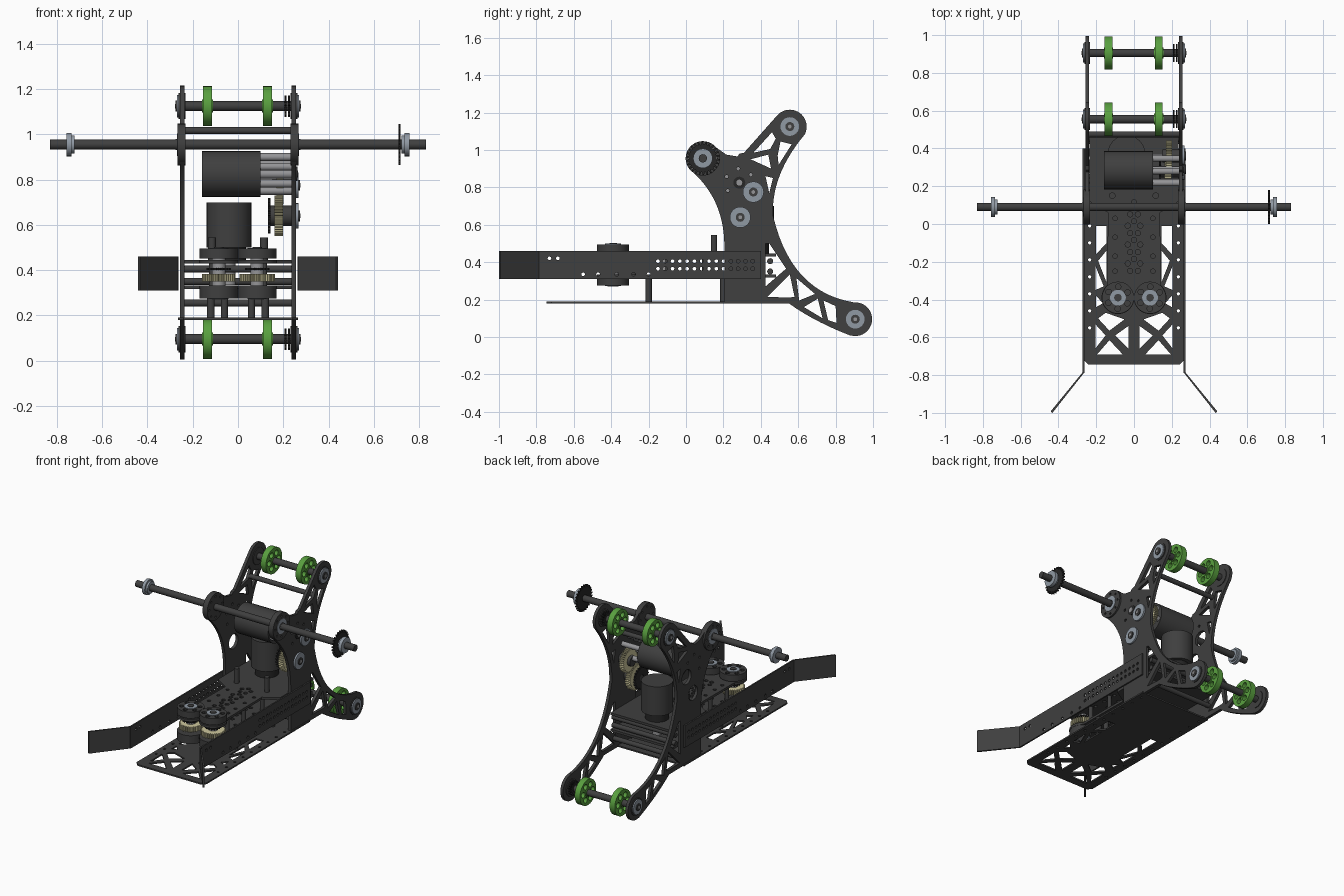
import bpy
from math import sin, cos, pi, radians
from mathutils import Matrix, Vector

if "Cube" in bpy.data.objects:
    bpy.data.objects.remove(bpy.data.objects["Cube"])


def material(name, r, g, b):
    m = bpy.data.materials.new(name)
    m.diffuse_color = (r, g, b, 1)
    m.use_nodes = True
    m.node_tree.nodes["Principled BSDF"].inputs["Base Color"].default_value = m.diffuse_color
    return m


DARK = material("dark", .05, .05, .05)
BLACK = material("black", .02, .02, .02)
STEEL = material("steel", .28, .32, .37)
GREY = material("grey", .3, .3, .31)
GREEN = material("green", .1, .35, .05)
CREAM = material("cream", .62, .58, .34)

# local XY drawn on world YZ (axis X) or world XY (axis Z)
FRAME = {"X": Matrix(((0, 0, 1, 0), (1, 0, 0, 0), (0, 1, 0, 0), (0, 0, 0, 1))),
         "Z": Matrix.Identity(4)}


def arc(cx, cy, r, a0=0, a1=360, n=20):
    closed = abs(a1 - a0) == 360
    d = n if closed else n - 1
    return [(cx + r * cos(radians(a0 + (a1 - a0) * i / d)),
             cy + r * sin(radians(a0 + (a1 - a0) * i / d))) for i in range(n)]


def bez(a, c, b, n=14):
    a, c, b = Vector(a), Vector(c), Vector(b)
    return [tuple(a * (1 - t) ** 2 + c * 2 * t * (1 - t) + b * t * t)
            for t in [i / n for i in range(n + 1)]]


def ring(cx, cy, R, r, n, a0=0, sides=10):
    return [arc(cx + R * cos(a0 + 2 * pi * i / n), cy + R * sin(a0 + 2 * pi * i / n), r, n=sides)
            for i in range(n)]


def finish(ob, name, mat):
    ob.name = name
    ob.data.materials.clear()
    ob.data.materials.append(mat)
    bpy.ops.object.shade_smooth_by_angle()
    return ob


def plate(name, outer, holes, thick, mat, axis="Z", loc=(0, 0, 0)):
    cu = bpy.data.curves.new(name, 'CURVE')
    cu.dimensions, cu.fill_mode, cu.extrude = '2D', 'BOTH', thick / 2
    for pts in [outer] + holes:
        s = cu.splines.new('POLY')
        s.points.add(len(pts) - 1)
        for p, q in zip(s.points, pts):
            p.co = (q[0], q[1], 0, 1)
        s.use_cyclic_u = True
    ob = bpy.data.objects.new(name, cu)
    bpy.context.collection.objects.link(ob)
    ob.matrix_world = Matrix.Translation(loc) @ FRAME[axis]
    bpy.ops.object.select_all(action='DESELECT')
    ob.select_set(True)
    bpy.context.view_layer.objects.active = ob
    bpy.ops.object.convert(target='MESH')
    return finish(bpy.context.object, name, mat)


def rod(name, a, b, r, mat=DARK, sides=24):
    a, b = Vector(a), Vector(b)
    bpy.ops.mesh.primitive_cylinder_add(vertices=sides, radius=r, depth=(b - a).length, location=(a + b) / 2,
                                        rotation=(b - a).to_track_quat('Z', 'Y').to_euler())
    return finish(bpy.context.object, name, mat)


def rod_x(name, x0, x1, y, z, r, mat=DARK):
    return rod(name, (x0, y, z), (x1, y, z), r, mat)


def rod_z(name, x, y, z0, z1, r, mat=DARK):
    return rod(name, (x, y, z0), (x, y, z1), r, mat)


def gear(name, loc, r, depth, teeth, width, mat, axis="X", bore=.02):
    pts = []
    for i in range(teeth):
        for f, rr in ((0, r - depth), (.3, r - depth), (.5, r), (.8, r)):
            a = 2 * pi * (i + f) / teeth
            pts.append((rr * cos(a), rr * sin(a)))
    return plate(name, pts, [arc(0, 0, bore)], width, mat, axis, loc)


def mirror_x(pts):
    return [(-x, y) for x, y in reversed(pts)]


# side plates with truss arms
SHAFT, TOP, LOW = (.09, .955), (.555, 1.125), (.905, .095)
IDLER, OUTPUT, DRIVE = (.36, .775), (.29, .64), (.285, .825)
outline = ([(.205, .18)] + bez((.55, .18), (.68, .085), (.875, .009)) + arc(*LOW, .09, -105, 95)
           + bez((.897, .185), (.56, .24), (.465, .65)) + bez((.465, .65), (.455, .87), (.637, 1.085))[1:]
           + arc(*TOP, .09, -22, 140) + [(.31, .985), (.285, .98), (.275, .965), (.215, .975)]
           + arc(*SHAFT, .09, 45, 225) + bez((.026, .891), (.2, .74), (.205, .5))[1:])
truss = [[(.425, .27), (.425, .5), (.445, .5), (.535, .365)],
         [(.435, .215), (.55, .21), (.58, .215), (.555, .335)],
         [(.605, .195), (.59, .315), (.69, .23)],
         [(.63, .16), (.705, .205), (.73, .1)],
         [(.735, .195), (.8, .165), (.805, .075), (.76, .09)],
         [(.36, .985), (.46, 1.095), (.48, 1.06), (.45, 1.005)],
         [(.345, .95), (.44, .975), (.455, .9)],
         [(.49, .97), (.505, 1.045), (.565, 1.03), (.495, .92)],
         [(.425, .86), (.465, .85), (.445, .77)]]
bolts = ring(*DRIVE, .075, .009, 6, .6) + ring(*SHAFT, .07, .007, 8)
for side, s in (("left", -1), ("right", 1)):
    big = [arc(*IDLER, .05), arc(*OUTPUT, .05)] if s < 0 else []
    small = [b for b in bolts if all((Vector(b[0]) - Vector(IDLER)).length > .075 for _ in [0])]
    plate(side + "_side_plate", outline, truss + small + big, .02, DARK, "X", (s * .247, 0, 0))
    # bearing hubs on the outside of each plate
    for n, c in (("top", TOP), ("low", LOW), ("shaft", SHAFT)):
        rod_x(f"{side}_{n}_boss", s * .232, s * .262, *c, .058)
        rod_x(f"{side}_{n}_bearing", s * .255, s * .27, *c, .05, STEEL)
        rod_x(f"{side}_{n}_bearing_core", s * .26, s * .276, *c, .024, DARK)
        rod_x(f"{side}_{n}_screw", s * .27, s * .278, *c, .01, GREY)
    plate(side + "_shaft_flange", arc(*SHAFT, .092, n=36), [arc(*SHAFT, .03)] + ring(*SHAFT, .07, .007, 8),
          .036, DARK, "X", (s * .25, 0, 0))
    # side guard rail with rows of holes and flared tip
    holes = [arc(-.15 + i * .039, z, .01, n=10) for i in range(14) for z in (.365, .405)]
    holes += [arc(y, z, .01, n=10) for y, z in ((-.73, .42), (-.685, .42), (-.55, .335), (-.47, .335),
                                                (-.37, .335), (-.28, .335), (-.2, .335))]
    plate(side + "_guard_rail", [(-.79, .31), (.4, .31), (.4, .46), (-.79, .46)], holes, .01, DARK, "X",
          (s * .267, 0, 0))
    flare = [(.262, -.785), (.272, -.785), (.442, -.993), (.432, -1)]
    plate(side + "_guard_flare", flare if s > 0 else mirror_x(flare), [], .15, DARK, "Z", (0, 0, .385))

for n, c in (("idler", IDLER), ("output", OUTPUT)):
    rod_x(n + "_bearing", .25, .268, *c, .056, STEEL)
    rod_x(n + "_bearing_core", .26, .274, *c, .024)
    rod_x(n + "_screw", .27, .276, *c, .01, GREY)
rod_x("drive_pinion_boss", .25, .262, *DRIVE, .032, BLACK)
rod_x("drive_pinion_tip", .25, .266, *DRIVE, .016, GREY)

# long main shaft with collars and sprocket
rod_x("main_shaft", -.83, .83, *SHAFT, .022)
for s in (-1, 1):
    rod_x("shaft_collar", s * .735, s * .757, *SHAFT, .052, STEEL)
    rod_x("shaft_collar_neck", s * .722, s * .74, *SHAFT, .04, STEEL)
gear("shaft_sprocket", (.714, *SHAFT), .09, .016, 26, .01, BLACK)

# roller axles with green wheels
wheel_holes = [arc(0, 0, .02)] + ring(0, 0, .052, .019, 6, 0, 14)
for n, c in (("upper", TOP), ("lower", LOW)):
    rod_x(n + "_axle", -.25, .25, *c, .022)
    for x in (-.135, .13):
        plate(n + "_wheel", arc(0, 0, .088, n=40), wheel_holes, .04, GREEN, "X", (x, *c))
        rod_x(n + "_wheel_hub", x - .025, x + .025, *c, .029, GREEN)
    for x in (.21, .226):
        gear(n + "_sprocket", (x, *c), .048, .01, 16, .008, BLACK)

# cross rods between the side plates
for y, z in ((.475, 1.017), (.25, .255), (.44, .255), (.45, .35), (.45, .405), (.23, .405)):
    rod_x("cross_rod", -.24, .24, y, z, .016)

# base plate with cutouts
half = [[(.145, -.01), (.2, -.01), (.2, -.16), (.145, -.1)],
        [(.145, -.14), (.19, -.195), (.145, -.31)],
        [(.205, -.22), (.205, -.35), (.16, -.33)],
        [(.2, -.38), (.2, -.44), (.165, -.42)],
        [(.05, -.505), (.15, -.47), (.19, -.5), (.13, -.565)],
        [(.205, -.53), (.205, -.66), (.15, -.59)],
        [(.06, -.69), (.195, -.69), (.13, -.615)],
        [(.03, -.54), (.1, -.59), (.03, -.66)]]
half += [arc(.235, -.55 + i * .09, .009, n=8) for i in range(11)]
base = [(.21, .4), (-.21, .4), (-.265, .4), (-.265, -.72), (-.24, -.745), (.24, -.745), (.265, -.72), (.265, .4)]
plate("base_plate", base, half + [mirror_x(h) for h in half], .01, DARK, "Z", (0, 0, .185))

# gearbox platform: two plates ending in twin lobes
lobe = arc(.085, -.39, .087, 50, -165, 24)
deck = [(.236, .48), (.236, .12), (.138, .06)] + lobe + mirror_x(lobe) + [(-.138, .06), (-.236, .12), (-.236, .48)]
deck_holes = [h for y in (-.22, -.12, -.02, .08) for h in ring(0, y, .035, .014, 5, pi / 2)]
deck_holes += [arc(s * .1, y, .012, n=10) for s in (-1, 1) for y in (-.25, -.17, -.07, .03)]
plate("upper_deck", deck, deck_holes, .016, DARK, "Z", (0, 0, .437))
plate("lower_deck", deck, deck_holes, .016, DARK, "Z", (0, 0, .325))

# twin lobe discs, gears and spindles
for s in (-1, 1):
    x = s * .085
    for n, z in (("upper", .473), ("lower", .297)):
        plate(n + "_lobe_disc", arc(0, 0, .085, n=36), [arc(0, 0, .03)] + ring(0, 0, .058, .015, 6, .5),
              .044, DARK, "Z", (x, -.39, z))
    rod_z("lobe_bearing", x, -.39, .46, .499, .042, STEEL)
    rod_z("lobe_bearing_core", x, -.39, .45, .503, .02)
    rod_z("lower_lobe_bearing", x, -.39, .272, .3, .042, STEEL)
    rod_z("lobe_spindle", x, -.39, .27, .46, .03, GREY)
    gear("lobe_gear", (x, -.39, .367), .078 if s > 0 else .074, .009, 36, .034, CREAM, "Z")
    gear("lobe_sprocket", (x, -.39, .405), .055, .01, 18, .008, BLACK, "Z")
    for y in (-.28, -.1, .1, .3):
        rod_z("deck_spacer", s * .115, y, .32, .44, .014)
    rod_z("deck_peg", s * .115, .15, .44, .545, .017)
    for y in (-.2, .2):
        rod_z("base_standoff", s * .12, y, .185, .325, .017)
        rod_z("base_standoff", s * .06, y, .185, .325, .016)

# vertical motor
rod_z("vertical_motor", -.04, .37, .5, .70, .1, DARK)
rod_z("vertical_motor_base", -.04, .37, .44, .505, .075, BLACK)
rod_z("vertical_motor_pinion", -.04, .37, .335, .44, .03, GREY)

# horizontal motor with its standoffs and reduction gears
rod_x("horizontal_motor", -.16, .1, .285, .825, .102, DARK)
rod_x("motor_shaft", .1, .25, *DRIVE, .02, GREY)
for i in range(6):
    a = .6 + i * pi / 3
    rod_x("motor_standoff", .1, .24, DRIVE[0] + .075 * cos(a), DRIVE[1] + .075 * sin(a), .017, GREY)
gear("output_gear", (.18, *OUTPUT), .09, .01, 40, .036, CREAM)
gear("idler_gear", (.185, *IDLER), .082, .01, 36, .03, CREAM)
rod_x("output_hub", .135, .24, *OUTPUT, .045)
rod_x("idler_hub", .15, .24, *IDLER, .035)
gear("output_sprocket", (.138, *OUTPUT), .078, .012, 24, .01, BLACK)
